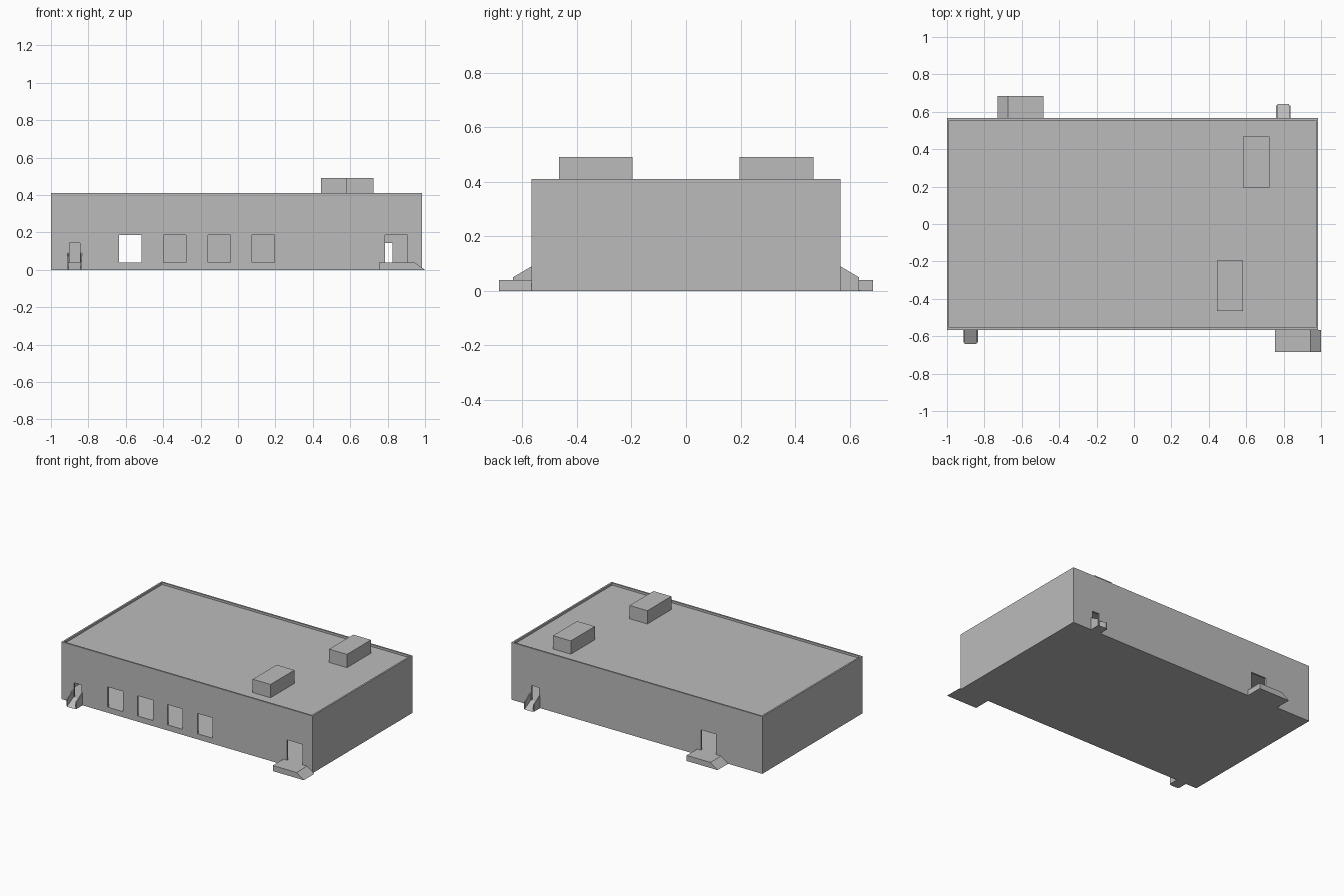
import bpy, bmesh
from mathutils import Vector, Matrix

cube = bpy.data.objects.get("Cube")
if cube:
    bpy.data.objects.remove(cube, do_unlink=True)

grey = bpy.data.materials.new("concrete_grey")
grey.use_nodes = True
COLOR = (0.5, 0.5, 0.5, 1)
grey.diffuse_color = COLOR
grey.node_tree.nodes["Principled BSDF"].inputs["Base Color"].default_value = COLOR

X0, X1, Y, FLOOR, TOP, WALL = -1.0, 0.985, 0.566, 0.04, 0.41, 0.012


def add_prism(bm, profile, direction):
    """Extrude a closed 3D profile along a direction."""
    face = bm.faces.new([bm.verts.new(p) for p in profile])
    new = bmesh.ops.extrude_face_region(bm, geom=[face], use_keep_orig=True)["geom"]
    verts = [v for v in new if isinstance(v, bmesh.types.BMVert)]
    bmesh.ops.translate(bm, verts=verts, vec=Vector(direction))


def add_box(bm, x, y, z):
    add_prism(bm, [(x[0], y[0], z[0]), (x[1], y[0], z[0]), (x[1], y[1], z[0]), (x[0], y[1], z[0])],
              (0, 0, z[1] - z[0]))


def finish(name, bm):
    bmesh.ops.recalc_face_normals(bm, faces=bm.faces)
    mesh = bpy.data.meshes.new(name)
    bm.to_mesh(mesh)
    bm.free()
    mesh.materials.append(grey)
    obj = bpy.data.objects.new(name, mesh)
    bpy.context.collection.objects.link(obj)
    return obj


def box(name, x, y, z):
    bm = bmesh.new()
    add_box(bm, x, y, z)
    return finish(name, bm)


def turn_to_back(bm, shift):
    """Half turn about the vertical axis, then slide along the back wall."""
    bmesh.ops.transform(bm, verts=bm.verts, matrix=Matrix.Translation((shift, 0, 0))
                        @ Matrix.Rotation(3.14159265, 4, "Z"))


# Floor slab and sunken roof panel
box("floor_slab", (X0, X1), (-Y, Y), (0, FLOOR))
box("roof_panel", (X0 + WALL, X1 - WALL), (-Y + WALL, Y - WALL), (0.375, 0.395))

# Outer walls: a tube with window and door openings cut through
walls = box("outer_walls", (X0, X1), (-Y, Y), (FLOOR, TOP))
cutters = [box("room_cutter", (X0 + WALL, X1 - WALL), (-Y + WALL, Y - WALL), (-0.1, 0.6))]
openings = [(-0.635 + 0.237 * i, 0.12, 0.185, -1) for i in range(4)]
openings += [(0.785, 0.12, 0.185, -1), (-0.635, 0.12, 0.185, 1)]
openings += [(-0.902, 0.058, 0.143, -1), (0.768, 0.058, 0.143, 1)]
for x, width, top, side in openings:
    cutters.append(box("opening_cutter", (x, x + width),
                       (side * Y - 0.05, side * Y + 0.05), (FLOOR - 0.02, top)))
for cutter in cutters:
    cutter.hide_render = True
    mod = walls.modifiers.new("cut", "BOOLEAN")
    mod.operation, mod.solver, mod.object = "DIFFERENCE", "EXACT", cutter
bpy.context.view_layer.update()
walls.data = bpy.data.meshes.new_from_object(
    walls.evaluated_get(bpy.context.evaluated_depsgraph_get()))
walls.modifiers.clear()
for cutter in cutters:
    bpy.data.objects.remove(cutter, do_unlink=True)

# Entrance platforms with a sloping end, and small chutes between side cheeks
for place, back in (("front", False), ("back", True)):
    bm = bmesh.new()
    add_prism(bm, [(0.755, -Y, 0), (1.0, -Y, 0), (0.943, -Y, FLOOR), (0.755, -Y, FLOOR)],
              (0, Y - 0.685, 0))
    if back:
        turn_to_back(bm, 0.27)
    finish(place + "_entrance_platform", bm)

    bm = bmesh.new()
    left, right, cheek = -0.912, -0.834, 0.007
    add_prism(bm, [(left + cheek, -Y, 0), (left + cheek, -0.642, 0), (left + cheek, -Y, FLOOR)],
              (right - left - 2 * cheek, 0, 0))
    for x in (left, right - cheek):
        add_prism(bm, [(x, -Y, 0), (x, -0.634, 0), (x, -0.634, 0.05), (x, -Y, 0.09)],
                  (cheek, 0, 0))
    if back:
        turn_to_back(bm, -0.075)
    finish(place + "_chute", bm)

# Rooftop units
box("front_roof_unit", (0.443, 0.584), (-0.466, -0.196), (0.395, 0.49))
box("back_roof_unit", (0.584, 0.725), (0.196, 0.468), (0.395, 0.49))
